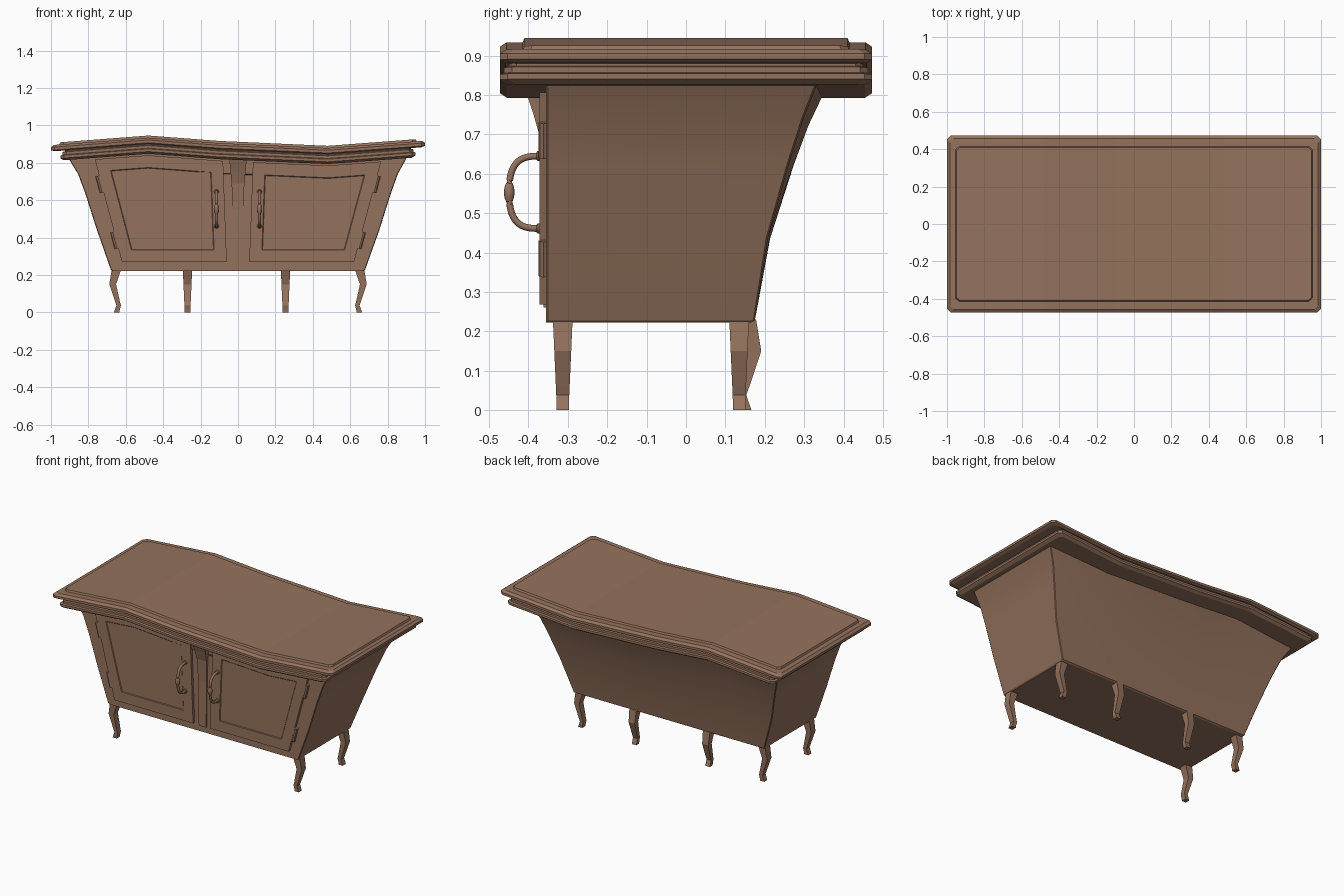
import bpy, bmesh, math
from mathutils import Vector

if "Cube" in bpy.data.objects:
    bpy.data.objects.remove(bpy.data.objects["Cube"])

wood = bpy.data.materials.new("wood")
wood.diffuse_color = (0.30, 0.17, 0.11, 1)
wood.use_nodes = True
wood.node_tree.nodes["Principled BSDF"].inputs["Base Color"].default_value = wood.diffuse_color

WAVE = [(-1, -.012), (-.48, .028), (-.1, -.001), (.48, -.027), (1, .012)]


def wave(x):
    x = max(-1, min(1, x))
    for (a, za), (b, zb) in zip(WAVE, WAVE[1:]):
        if x <= b:
            return za + (zb - za) * (x - a) / (b - a)


def finish(name, bm, angle=None):
    bmesh.ops.recalc_face_normals(bm, faces=bm.faces)
    me = bpy.data.meshes.new(name)
    bm.to_mesh(me)
    bm.free()
    me.materials.append(wood)
    ob = bpy.data.objects.new(name, me)
    bpy.context.collection.objects.link(ob)
    if angle:
        bpy.ops.object.select_all(action='DESELECT')
        ob.select_set(True)
        bpy.context.view_layer.objects.active = ob
        bpy.ops.object.shade_smooth_by_angle(angle=math.radians(angle))
    return ob


def loft(name, rings, strips=False, angle=None):
    """Skin closed rings; strips caps wavy ends with cross strips."""
    bm = bmesh.new()
    rs = [[bm.verts.new(p) for p in r] for r in rings]
    n = len(rs[0])
    for a, b in zip(rs, rs[1:]):
        for i in range(n):
            j = (i + 1) % n
            bm.faces.new((a[i], a[j], b[j], b[i]))
    for r in (rs[0], rs[-1]):
        if strips:
            for i in range(n // 2 - 1):
                bm.faces.new((r[i], r[i + 1], r[n - 2 - i], r[n - 1 - i]))
        else:
            bm.faces.new(r)
    return finish(name, bm, angle)


def wavy_ring(hx, yf, yb, z, amp, c, bulge=0):
    """Rectangle with cut corners whose height follows the wave."""
    xs = [-hx, -hx + c, -.48, -.29, -.1, .19, .48, hx - c, hx]
    pts = []
    for back in (False, True):
        for i, x in (reversed(list(enumerate(xs))) if back else enumerate(xs)):
            end = c if i in (0, 8) else 0
            y = yb - end + bulge * (1 - (x / hx) ** 2) if back else yf + end
            pts.append((x, y, z + amp * wave(x)))
    return pts


# Wavy two-tier top with stepped moulding
TOP = [(.93, .455, .820), (.95, .473, .832), (.95, .473, .846), (.938, .462, .850),
       (.938, .462, .864), (.925, .45, .868), (.925, .45, .874), (.98, .458, .872),
       (1.0, .473, .879), (1.0, .473, .894), (.985, .456, .906), (.955, .415, .906),
       (.95, .41, .9175)]
loft("table_top", [wavy_ring(x, -y, y, z, 1, .02) for x, y, z in TOP], True)

# Flared cabinet body
BODY = [(.672, .165, .222, 0), (.68, .175, .228, 0), (.755, .208, .44, .3),
        (.815, .262, .63, .6), (.855, .298, .74, .8), (.91, .337, .835, 1)]
loft("cabinet_body", [wavy_ring(x, -.355, y, z, a, .004, .02 * a)
                      for x, y, z, a in BODY], True, 25)


# Doors with a routed panel line
def door(name, s):
    xs = [.765, .62, .48, .3, .2, .1, .08]
    pts = [(s * x, .812 + wave(s * x)) for x in xs] + [(s * .06, .268), (s * .62, .268)]
    bm = bmesh.new()
    face = bm.faces.new([bm.verts.new((x, -.35, z)) for x, z in pts])
    ext = bmesh.ops.extrude_face_region(bm, geom=[face])
    for v in ext["geom"]:
        if isinstance(v, bmesh.types.BMVert):
            v.co.y = -.372
    bmesh.ops.recalc_face_normals(bm, faces=bm.faces)
    front = [f for f in bm.faces if f.normal.y < -.9]
    bmesh.ops.inset_individual(bm, faces=front, thickness=.065, use_even_offset=True)
    bmesh.ops.inset_individual(bm, faces=front, thickness=.004, depth=-.004,
                               use_even_offset=True)
    finish(name, bm)


# Tube of varying radius along a path in the y-z plane direction set by frames
def tube(name, path, radii, sides=10):
    rings = []
    for i, p in enumerate(path):
        t = (path[min(i + 1, len(path) - 1)] - path[max(i - 1, 0)]).normalized()
        u = t.cross(Vector((0, 1, 0)) if abs(t.y) < .1 else Vector((1, 0, 0))).normalized()
        w = t.cross(u)
        rings.append([p + radii[i] * (math.cos(k * math.tau / sides) * u +
                                      math.sin(k * math.tau / sides) * w)
                      for k in range(sides)])
    loft(name, rings, False, 40)


# Beaded handle: swept bow with turned beads at the middle
def handle(name, x):
    path, radii = [], []
    for i in range(41):
        a = math.pi * i / 40
        cy, cz = math.sin(a), math.cos(a)
        y = -.365 - .084 * abs(cy) ** .6
        z = .553 + .092 * math.copysign(abs(cz) ** .75, cz)
        d = (z - .553) / .046
        bead = max(0, math.cos(d * math.pi)) ** .7 if abs(d) < 1.5 else 0
        path.append(Vector((x, y, z)))
        radii.append(.0085 + .006 * bead)
    tube(name, path, radii)
    for z in (.645, .461):
        tube(name + "_mount", [Vector((x, y, z)) for y in (-.365, -.376, -.380)],
             [.013, .013, .009])


for side, s in (("left", -1), ("right", 1)):
    door(side + "_door", s)
    handle(side + "_handle", s * .115)
    # Hinge barrels along the sloping outer door edge
    for za, zb in ((.64, .73), (.34, .43)):
        ends = [Vector((s * (.628 + (z - .268) * .265), -.362, z)) for z in (za, zb)]
        tube(side + "_hinge", ends, [.012, .012], 8)

# Centre post that flares forward under the top
POST = [(.026, -.362, .26), (.03, -.362, .55), (.034, -.37, .69),
        (.04, -.387, .75), (.047, -.412, .825)]
loft("centre_post", [[(-w, -.35, z), (-w, y, z), (w, y, z), (w, -.35, z)]
                     for w, y, z in POST])

# Cabriole legs: inner offset, outer offset, half width, height
LEG = [(-.015, .035, .025, .23), (.012, .048, .0215, .15), (-.008, .018, .0175, .06),
       (-.014, .010, .0165, .038), (-.008, .018, .016, .015), (-.006, .023, .0155, 0)]


def leg(name, x, y, out):
    o = Vector(out)
    p = Vector((-o.y, o.x, 0))
    base = Vector((x, y, 0))
    loft(name, [[base + o * r + p * w + Vector((0, 0, z))
                 for r, w in ((a, -h), (b, -h), (b, h), (a, h))]
                for a, b, h, z in LEG])


for side, s in (("left", -1), ("right", 1)):
    leg(side + "_front_leg", s * .64, -.313, (s, 0, 0))
    leg(side + "_back_leg", s * .64, .135, (s, 0, 0))
    leg(side + "_middle_back_leg", s * .262 - .008, .143, (0, 1, 0))
